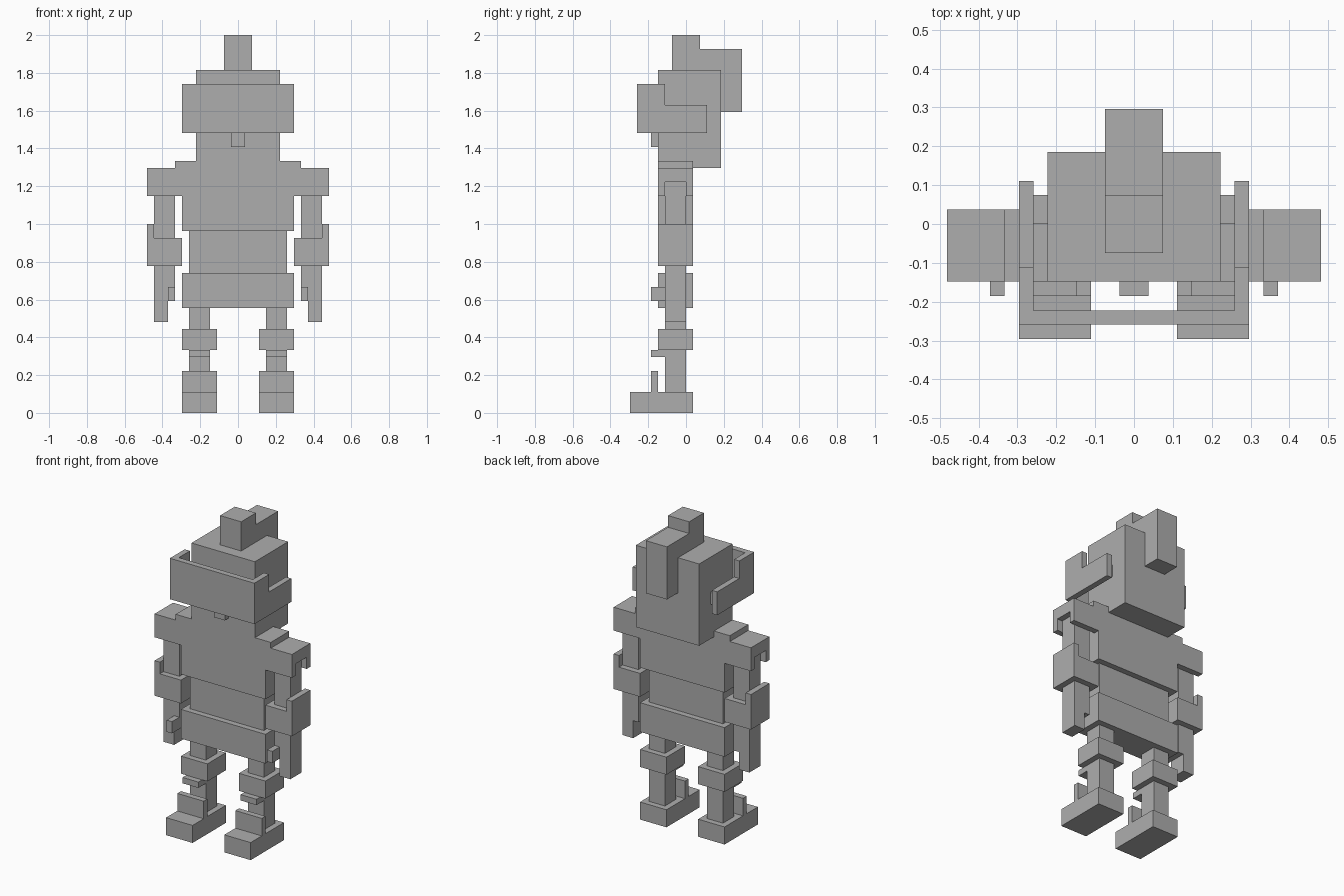
import bpy, bmesh
from mathutils import Vector

cube = bpy.data.objects.get("Cube")
if cube:
    bpy.data.objects.remove(cube, do_unlink=True)

UNIT = 2 / 54  # the figure is 54 blocks tall

grey = bpy.data.materials.new("plain_grey")
grey.use_nodes = True
colour = (0.42, 0.42, 0.42, 1)
grey.diffuse_color = colour
grey.node_tree.nodes["Principled BSDF"].inputs["Base Color"].default_value = colour


def part(name, *boxes, mirror=False):
    """Make one object from boxes given as (x range, y range, z range) in blocks."""
    bm = bmesh.new()
    for ranges in boxes:
        low = Vector([r[0] for r in ranges])
        high = Vector([r[1] for r in ranges])
        verts = bmesh.ops.create_cube(bm, size=1)["verts"]
        for v in verts:
            v.co = ((low + high) / 2 + v.co * (high - low)) * UNIT
    mesh = bpy.data.meshes.new(name)
    bm.to_mesh(mesh)
    bm.free()
    mesh.materials.append(grey)
    obj = bpy.data.objects.new(name, mesh)
    bpy.context.collection.objects.link(obj)
    if mirror:
        mod = obj.modifiers.new("mirror", 'MIRROR')
        mod.use_mirror_merge = False
    return obj


def half(n):
    return (-n, n)


WIDE = (-4, 1)    # depth of armour
LIMB = (-3, 0)    # depth of limbs and waist

# Head with crest and visor
part("head", (half(6), (-4, 5), (35, 49)))
part("crest", (half(2), (-2, 2), (49, 54)), (half(2), (2, 5), (49, 52)),
     (half(2), (5, 8), (43, 52)))
part("nose", (half(1), (-5, -4), (38, 40)))
part("visor_front", (half(8), (-7, -6), (40, 47)))
part("visor_sides", ((7, 8), (-6, -3), (40, 47)), ((7, 8), (-3, 3), (40, 44)), mirror=True)
part("visor_hinges", ((6, 7), (0, 2), (41, 43)), mirror=True)

# Body
part("chest", (half(8), WIDE, (26, 35)), (half(9), WIDE, (35, 36)))
part("waist", (half(7), LIMB, (20, 26)))
part("belt", (half(8), WIDE, (15, 20)))

# Arms: shoulder pads are open around the arm at the side
part("shoulder_pads", ((8, 13), WIDE, (33, 35)), ((8, 13), (-4, -3), (31, 33)),
     ((8, 13), (0, 1), (31, 33)), mirror=True)
part("arms", ((9, 12), LIMB, (16, 33)), ((10, 12), LIMB, (13, 16)), mirror=True)
part("arm_guards", ((8, 13), WIDE, (21, 25)), ((12, 13), WIDE, (25, 27)), mirror=True)
part("thumbs", ((9, 10), (-5, -3), (16, 18)), mirror=True)

# Legs
part("legs", ((4, 7), LIMB, (3, 15)), mirror=True)
part("knee_guards", ((3, 8), WIDE, (9, 12)), mirror=True)
part("shin_ledges", ((4, 7), (-5, -3), (8, 9)), mirror=True)
part("feet", ((3, 8), (-8, 1), (0, 3)), mirror=True)
part("ankle_plates", ((3, 8), (-5, -4), (3, 6)), mirror=True)
